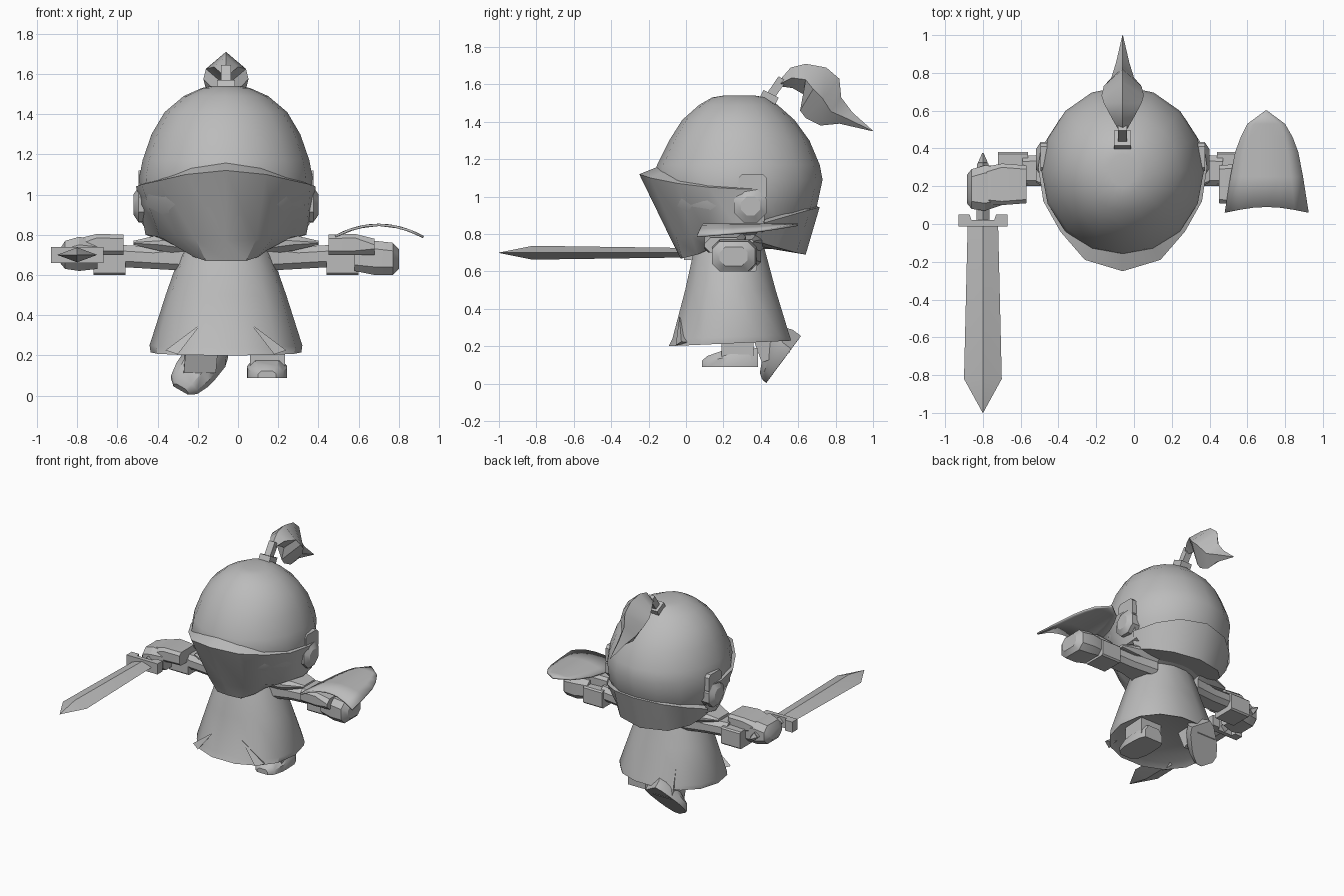
import bpy, bmesh, math
from mathutils import Vector, Matrix

if "Cube" in bpy.data.objects:
    bpy.data.objects.remove(bpy.data.objects["Cube"])

CX = -0.06  # body centre line

grey = bpy.data.materials.new("plain_grey")
grey.diffuse_color = (0.5, 0.5, 0.5, 1)
grey.use_nodes = True
grey.node_tree.nodes["Principled BSDF"].inputs["Base Color"].default_value = grey.diffuse_color


def finish(name, bm, angle=32):
    bmesh.ops.remove_doubles(bm, verts=bm.verts, dist=0.0005)
    bmesh.ops.recalc_face_normals(bm, faces=bm.faces)
    me = bpy.data.meshes.new(name)
    bm.to_mesh(me)
    bm.free()
    ob = bpy.data.objects.new(name, me)
    bpy.context.collection.objects.link(ob)
    me.materials.append(grey)
    bpy.ops.object.select_all(action='DESELECT')
    ob.select_set(True)
    bpy.context.view_layer.objects.active = ob
    bpy.ops.object.shade_smooth_by_angle(angle=math.radians(angle))
    return ob


def skin(name, rows, closed=True, caps=True, angle=32):
    """Join rows of points with quads; closed rows make a tube."""
    bm = bmesh.new()
    vs = [[bm.verts.new(p) for p in r] for r in rows]
    n = len(rows[0])
    for a, b in zip(vs, vs[1:]):
        for i in range(n if closed else n - 1):
            j = (i + 1) % n
            bm.faces.new((a[i], a[j], b[j], b[i]))
    if closed and caps:
        bm.faces.new(vs[0])
        bm.faces.new(vs[-1])
    return finish(name, bm, angle)


def mirrored(half):
    """Half row starting on the centre line -> full row."""
    return [(CX - x, y, z) for x, y, z in half[:0:-1]] + [(CX + x, y, z) for x, y, z in half]


def thicken(ob, t, offset=-1):
    m = ob.modifiers.new("thickness", 'SOLIDIFY')
    m.thickness, m.offset = t, offset


def oval(z, rx, y0, y1, n=16, power=1.0, tilt=0):
    pts = []
    for i in range(n):
        a = 2 * math.pi * i / n
        c, s = math.cos(a), math.sin(a)
        c = math.copysign(abs(c) ** power, c)
        s = math.copysign(abs(s) ** power, s)
        pts.append((CX + rx * c, (y0 + y1) / 2 + (y1 - y0) / 2 * s, z + tilt * s))
    return pts


def box_x(x, y0, y1, z0, z1, b=0.0):
    """Bevelled rectangle section across x."""
    return [(x, y0 + b, z0), (x, y1 - b, z0), (x, y1, z0 + b), (x, y1, z1 - b),
            (x, y1 - b, z1), (x, y0 + b, z1), (x, y0, z1 - b), (x, y0, z0 + b)]


# ---- helmet dome and neck
skin("helmet_dome", [oval(*r) for r in [
    (1.54, .07, .2, .37), (1.53, .12, .14, .43), (1.49, .21, .07, .49), (1.41, .305, -.02, .58),
    (1.30, .37, -.09, .66), (1.17, .415, -.155, .715), (1.09, .43, -.17, .73),
    (.95, .425, -.14, .70), (.80, .34, -.01, .62), (.72, .22, .04, .45)]])

# ---- visor: shelf, face plate and chin
visor = [
    [(0, -.15, 1.16), (.16, -.11, 1.14), (.28, 0, 1.1), (.36, .13, 1.07), (.40, .3, 1.06), (.39, .4, 1.05)],
    [(0, -.25, 1.12), (.2, -.19, 1.1), (.33, -.04, 1.07), (.42, .12, 1.05), (.447, .3, 1.04), (.43, .42, 1.04)],
    [(0, -.08, .77), (.15, -.05, .775), (.24, .03, .79), (.33, .12, .79), (.4, .3, .8), (.39, .42, .82)],
    [(0, -.03, .67), (.1, -.02, .67), (.16, .06, .69), (.2, .13, .72), (.22, .25, .74), (.2, .35, .76)]]
skin("visor", [mirrored(r) for r in visor], closed=False)

# ---- neck guard at the back
guard = [
    [(0, .66, .95), (.18, .61, .94), (.3, .52, .91), (.38, .40, .87)],
    [(0, .715, .945), (.2, .665, .93), (.33, .56, .9), (.42, .42, .86)],
    [(0, .64, .69), (.2, .59, .70), (.31, .48, .73), (.36, .35, .77)],
    [(0, .42, .73), (.14, .4, .73), (.2, .34, .74), (.24, .28, .76)]]
skin("neck_guard", [mirrored(r) for r in guard], closed=False)

# ---- round hinges and hinge tabs
for s in (-1, 1):
    rows = []
    for dx, r in ((.36, .095), (.435, .095), (.46, .055)):
        rows.append([(CX + s * dx, .345 + r * math.cos(a * math.pi / 4 + .39),
                      .95 + r * math.sin(a * math.pi / 4 + .39)) for a in range(8)])
    skin("visor_hinge", rows)
    skin("hinge_tab", [box_x(CX + s * x, .28, .43, .98, 1.12, .02) for x in (.36, .435)])


# ---- plume with its holder
def tilted_block(name, a, b, w):
    a, b = Vector(a), Vector(b)
    d = (b - a).normalized()
    side = Vector((1, 0, 0))
    up = d.cross(side)
    skin(name, [[p + side * w * i + up * w * j for i, j in ((-1, -1), (1, -1), (1, 1), (-1, 1))]
                for p in (a, b)])


tilted_block("plume_socket", (CX, .41, 1.46), (CX, .455, 1.55), .045)
tilted_block("plume_stem", (CX, .44, 1.52), (CX, .515, 1.63), .024)
plume = [(.49, 1.61, .50, 1.59, .02), (.56, 1.69, .57, 1.58, .06), (.64, 1.71, .64, 1.54, .10),
         (.75, 1.69, .61, 1.46, .112), (.82, 1.63, .64, 1.42, .10), (.83, 1.53, .72, 1.38, .06),
         (.89, 1.45, .82, 1.39, .035), (1.0, 1.352, .995, 1.35, .002)]
skin("plume", [[(CX, y, z), (CX + w, (y + v) / 2, (z + q) / 2), (CX, v, q),
                (CX - w, (y + v) / 2, (z + q) / 2)] for y, z, v, q, w in plume])

# ---- tunic with closed hem
skin("tunic", [oval(z, rx, a, b, 14, .9, t) for z, rx, a, b, t in [
    (.77, .19, .06, .41, 0), (.70, .23, .035, .43, 0), (.50, .30, -.01, .485, 0),
    (.25, .38, -.08, .56, .01), (.215, .375, -.1, .57, .015), (.24, .33, -.05, .52, .015)]])

# ---- front pleats on the tunic
for s in (-1, 1):
    bm = bmesh.new()
    p = [bm.verts.new((CX + s * x, y, z)) for x, y, z in
         ((.12, -.035, .36), (.24, -.055, .205), (.30, -.025, .225), (.25, .04, .215))]
    for f in ((0, 1, 2), (0, 2, 3), (0, 3, 1), (1, 2, 3)):
        bm.faces.new([p[i] for i in f])
    finish("tunic_pleat", bm)

# ---- shoulders, arms, cuffs and gauntlet plates
for s in (-1, 1):
    X = lambda d: CX + s * d
    skin("shoulder_pad", [box_x(X(.18), .15, .42, .70, .81, .03), box_x(X(.33), .15, .41, .72, .80, .03),
                          box_x(X(.46), .22, .36, .75, .77, .008)])
    skin("arm", [box_x(X(.18), .16, .40, .62, .76, .03), box_x(X(.36), .20, .37, .63, .74, .03),
                 box_x(X(.53), .20, .36, .64, .75, .03)])
    skin("cuff", [box_x(X(.50), .20, .38, .60, .73, .01), box_x(X(.66), .20, .38, .60, .73, .01)])
    skin("gauntlet_plate", [box_x(X(.51), .11, .31, .70, .80, .02), box_x(X(.64), .10, .32, .70, .805, .02),
                            box_x(X(.74), .10, .30, .70, .78, .03)])

# ---- hands
skin("sword_hand", [box_x(-.70, .10, .31, .63, .77, .03), box_x(-.79, .07, .31, .62, .79, .04),
                    box_x(-.86, .08, .29, .63, .77, .04), box_x(-.885, .11, .26, .66, .73, .03)])
skin("shield_hand", [box_x(.58, .16, .36, .62, .76, .03), box_x(.68, .14, .38, .60, .77, .04),
                     box_x(.77, .14, .37, .60, .76, .04), box_x(.80, .18, .33, .63, .73, .03)])


# ---- sword
def diamond(y, w, h):
    return [(-.8 - w, y, .7), (-.8, y, .7 - h), (-.8 + w, y, .7), (-.8, y, .7 + h)]


skin("sword_blade", [diamond(.02, .08, .025), diamond(-.82, .1, .037), diamond(-1.0, .001, .001)])
skin("sword_guard", [box_x(x, -.012, y1, .66, .74) for x, y1 in
                     ((-.93, .05), (-.87, .05), (-.86, .02), (-.74, .02), (-.73, .05), (-.67, .05))])
skin("sword_grip", [diamond(0, .035, .035), diamond(.32, .03, .03)])
skin("sword_pommel", [diamond(.29, .012, .012), diamond(.325, .026, .03), diamond(.375, .004, .004)])

# ---- arched shield
rows = []
for y, xl, xr in ((.06, .48, .925), (.25, .51, .895), (.38, .535, .87), (.46, .565, .84),
                  (.53, .60, .80), (.60, .695, .705)):
    row = []
    for i in range(7):
        t = i / 6
        x = xl + (xr - xl) * t
        row.append((x, y + (.03 * math.sin(math.pi * t) if y < .1 else 0), .855 - 1.2 * (x - .70) ** 2))
    rows.append(row)
thicken(skin("shield", rows, closed=False), .012)

# ---- legs and shoes
skin("standing_leg", [box_x(x, .19, .36, .12, .32, .01) for x in (.06, .235)])
tilted_block("raised_leg", (-.17, .40, .36), (-.19, .48, .14), .08)


def shoe(name, m):
    rows = []
    for y, w, h in ((0, .045, .035), (.03, .08, .06), (.1, .098, .085), (.15, .1, .105),
                    (.25, .095, .11), (.30, .075, .10)):
        rows.append([m @ Vector(p) for p in ((-w, y, 0), (w, y, 0), (w, y, h * .55),
                                             (w * .6, y, h), (-w * .6, y, h), (-w, y, h * .55))])
    skin(name, rows, angle=40)


shoe("standing_shoe", Matrix.Translation((.145, .085, .088)))
turn = Matrix(((.808, .58, 0), (-.348, .48, -.8), (-.464, .65, .6))).to_4x4()
shoe("raised_shoe", Matrix.Translation((-.285, .445, .025)) @ turn)
